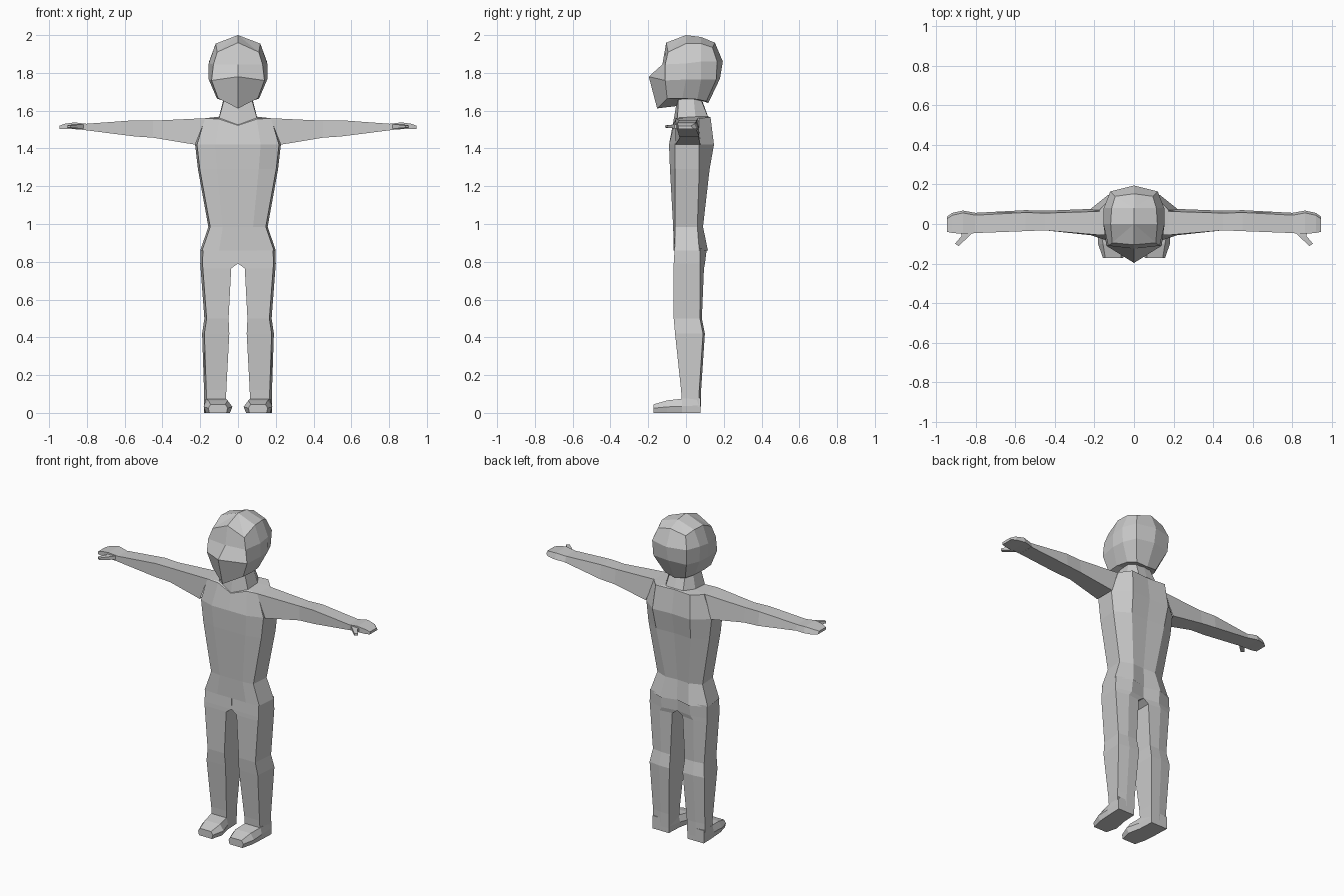
import bpy, bmesh

grey = bpy.data.materials.new("plain grey")
grey.diffuse_color = (0.6, 0.6, 0.6, 1)


def loft(name, rings, closed=False, caps=(False, False)):
    """Skin the right-hand rings of points, then mirror across x = 0."""
    bm = bmesh.new()
    vs = [[bm.verts.new(p) for p in r] for r in rings]
    n = len(rings[0])
    for a, b in zip(vs, vs[1:]):
        for i in range(n if closed else n - 1):
            j = (i + 1) % n
            bm.faces.new((a[i], a[j], b[j], b[i]))
    for cap, ring in zip(caps, (vs[0], vs[-1])):
        if cap:
            bm.faces.new(ring)
    bmesh.ops.remove_doubles(bm, verts=bm.verts[:], dist=1e-4)
    bmesh.ops.mirror(bm, geom=bm.verts[:] + bm.edges[:] + bm.faces[:],
                     axis='X', merge_dist=1e-4)
    bmesh.ops.recalc_face_normals(bm, faces=bm.faces[:])
    me = bpy.data.meshes.new(name)
    bm.to_mesh(me)
    bm.free()
    me.materials.append(grey)
    ob = bpy.data.objects.new(name, me)
    bpy.context.collection.objects.link(ob)
    return ob


# head: half rings from front centre round to back centre, crown to jaw
crown_f, crown_b = (0, 0, 2.0), (0, .08, 1.99)
loft("head", [
    [crown_f, crown_f, crown_f, crown_b, crown_b, crown_b],
    [(0, -.105, 1.96), (.11, -.095, 1.91), (.118, 0, 1.955),
     (.113, .08, 1.955), (.095, .14, 1.935), (0, .153, 1.96)],
    [(0, -.125, 1.845), (.13, -.11, 1.845), (.155, 0, 1.85),
     (.153, .08, 1.86), (.12, .165, 1.86), (0, .195, 1.86)],
    [(0, -.197, 1.78), (.14, -.11, 1.76), (.155, 0, 1.765),
     (.15, .08, 1.765), (.115, .16, 1.765), (0, .18, 1.77)],
    [(0, -.153, 1.612), (.105, -.1, 1.665), (.112, -.02, 1.665),
     (.1, .06, 1.66), (.07, .108, 1.65), (0, .118, 1.64)],
    [(0, -.045, 1.625), (.06, -.035, 1.65), (.065, 0, 1.66),
     (.06, .04, 1.66), (.04, .08, 1.65), (0, .09, 1.65)],
])

# neck, with its V-shaped front collar
collar = [(0, -.07, 1.525), (.1, -.045, 1.562), (.1, .05, 1.568),
          (.06, .115, 1.57), (0, .116, 1.57)]
loft("neck", [
    [(0, -.05, 1.64), (.07, -.04, 1.67), (.075, .04, 1.67),
     (.05, .075, 1.67), (0, .08, 1.67)],
    collar])


def body_ring(z, front, fx, x, af, cb, bx, back, centre):
    return [(0, front, z), (fx, front, z), (x - .01, af, z), (x, cb, z),
            (bx, back, z), (0, centre, z)]


# torso, from collar to hips
loft("torso", [
    [collar[0], collar[1], collar[1], collar[2], collar[3], collar[4]],
    [(0, -.071, 1.522), (.1, -.055, 1.555), (.175, -.055, 1.56),
     (.175, .07, 1.56), (.12, .13, 1.565), (0, .12, 1.565)],
    body_ring(1.42, -.09, .12, .227, -.057, .07, .13, .148, .14),
    body_ring(1.29, -.085, .11, .212, -.057, .07, .12, .125, .118),
    body_ring(.985, -.068, .08, .157, -.057, .06, .08, .09, .085),
    body_ring(.86, -.065, .1, .2, -.06, .07, .1, .116, .09),
])


def leg_ring(z, xi, xo, yf, yb, bulge=0):
    return [(xi, yf, z), (xo - .012, yf, z), (xo, yb - .01, z),
            ((xi + xo) / 2, yb + bulge, z), (xi, yb, z)]


# legs
loft("legs", [
    leg_ring(.87, .001, .197, -.06, .085, .025),
    leg_ring(.79, .001, .2, -.065, .085, .015),
    leg_ring(.765, .036, .198, -.066, .085, .01),
    leg_ring(.5, .05, .178, -.065, .084),
    leg_ring(.42, .046, .19, -.058, .1),
    leg_ring(.12, .062, .18, -.026, .08),
    leg_ring(.03, .064, .18, -.02, .078),
], closed=True)


def foot_ring(y, xi, xo, top, mid, inset):
    return [(xi + inset, y, top), (xo - inset, y, top), (xo, y, mid),
            (xo - inset / 2, y, 0), (xi + inset / 2, y, 0), (xi, y, mid)]


# feet, heel to toe
loft("feet", [
    foot_ring(.078, .064, .18, .08, .04, .002),
    foot_ring(-.02, .055, .18, .075, .035, .01),
    foot_ring(-.1, .03, .182, .066, .032, .025),
    foot_ring(-.172, .055, .157, .045, .025, .012),
], closed=True, caps=(True, True))


def arm_ring(xt, xb, top, bot, yf, yb):
    return [(xt, yf, top), (xt, yb - .012, top), (xb, yb, bot), (xb, yf, bot)]


# arms and hands
loft("arms", [
    arm_ring(.172, .226, 1.56, 1.42, -.056, .076),
    arm_ring(.45, .45, 1.547, 1.457, -.032, .067),
    arm_ring(.55, .55, 1.549, 1.464, -.036, .07),
    arm_ring(.81, .81, 1.53, 1.497, -.046, .056),
], closed=True, caps=(False, True))
loft("hands", [
    arm_ring(.80, .80, 1.53, 1.497, -.046, .056),
    arm_ring(.865, .865, 1.538, 1.502, -.05, .068),
    arm_ring(.92, .92, 1.53, 1.502, -.045, .056),
    arm_ring(.945, .945, 1.52, 1.504, -.04, .038),
], closed=True, caps=(True, True))

# thumbs
loft("thumbs", [
    [(.80, -.03, 1.528), (.88, -.03, 1.528), (.88, -.03, 1.504), (.80, -.03, 1.504)],
    [(.835, -.062, 1.527), (.872, -.06, 1.527), (.872, -.06, 1.506), (.835, -.062, 1.506)],
    [(.887, -.112, 1.522), (.905, -.1, 1.522), (.905, -.1, 1.51), (.887, -.112, 1.51)],
], closed=True, caps=(True, True))
